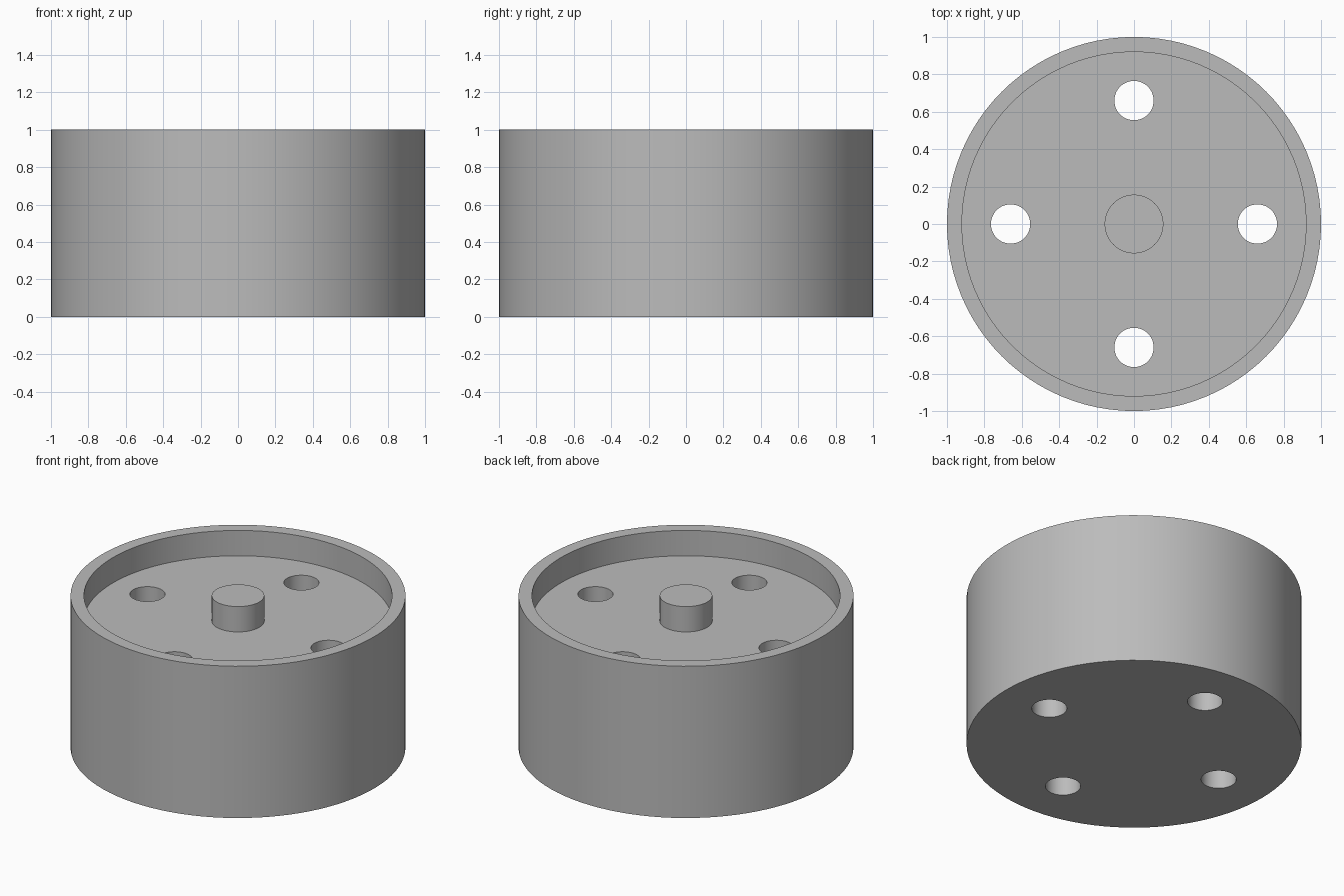
import bpy, bmesh, math
from mathutils import Matrix

if "Cube" in bpy.data.objects:
    bpy.data.objects.remove(bpy.data.objects["Cube"])

SEGMENTS = 96
HEIGHT = 1.0
FLOOR = 0.833
HOLE_RING = 0.66

grey = bpy.data.materials.new("plain grey")
grey.use_nodes = True
colour = (0.5, 0.5, 0.5, 1)
grey.diffuse_color = colour
grey.node_tree.nodes["Principled BSDF"].inputs["Base Color"].default_value = colour


def make_object(name, bm):
    bmesh.ops.recalc_face_normals(bm, faces=bm.faces)
    mesh = bpy.data.meshes.new(name)
    bm.to_mesh(mesh)
    bm.free()
    mesh.materials.append(grey)
    obj = bpy.data.objects.new(name, mesh)
    bpy.context.collection.objects.link(obj)
    return obj


def add_cylinder(bm, radius, bottom, top, x=0, y=0, segments=SEGMENTS):
    bmesh.ops.create_cone(
        bm, cap_ends=True, segments=segments, radius1=radius, radius2=radius,
        depth=top - bottom, matrix=Matrix.Translation((x, y, (bottom + top) / 2)))


def smooth(obj):
    bpy.ops.object.select_all(action="DESELECT")
    obj.select_set(True)
    bpy.context.view_layer.objects.active = obj
    bpy.ops.object.shade_smooth_by_angle(angle=math.radians(30))


# Drum body: solid cylinder with a shallow recess sunk into its top
bm = bmesh.new()
add_cylinder(bm, 1.0, 0, HEIGHT)
top_face = max(bm.faces, key=lambda f: f.calc_center_median().z)
bmesh.ops.inset_region(bm, faces=[top_face], thickness=0.08, use_even_offset=True)
floor_face = bmesh.ops.extrude_discrete_faces(bm, faces=[top_face])["faces"][0]
for v in floor_face.verts:
    v.co.z = FLOOR
body = make_object("drum_body", bm)

# Four through holes around the centre
bm = bmesh.new()
for i in range(4):
    a = i * math.pi / 2
    add_cylinder(bm, 0.105, -0.2, HEIGHT + 0.2,
                 HOLE_RING * math.cos(a), HOLE_RING * math.sin(a), 48)
cutter = make_object("hole_cutter", bm)

cut = body.modifiers.new("holes", "BOOLEAN")
cut.operation = "DIFFERENCE"
cut.solver = "EXACT"
cut.object = cutter
bpy.context.view_layer.objects.active = body
bpy.ops.object.modifier_apply(modifier=cut.name)
bpy.data.objects.remove(cutter)
smooth(body)

# Centre post, level with the rim
bm = bmesh.new()
add_cylinder(bm, 0.157, FLOOR - 0.03, HEIGHT, segments=64)
smooth(make_object("centre_post", bm))
